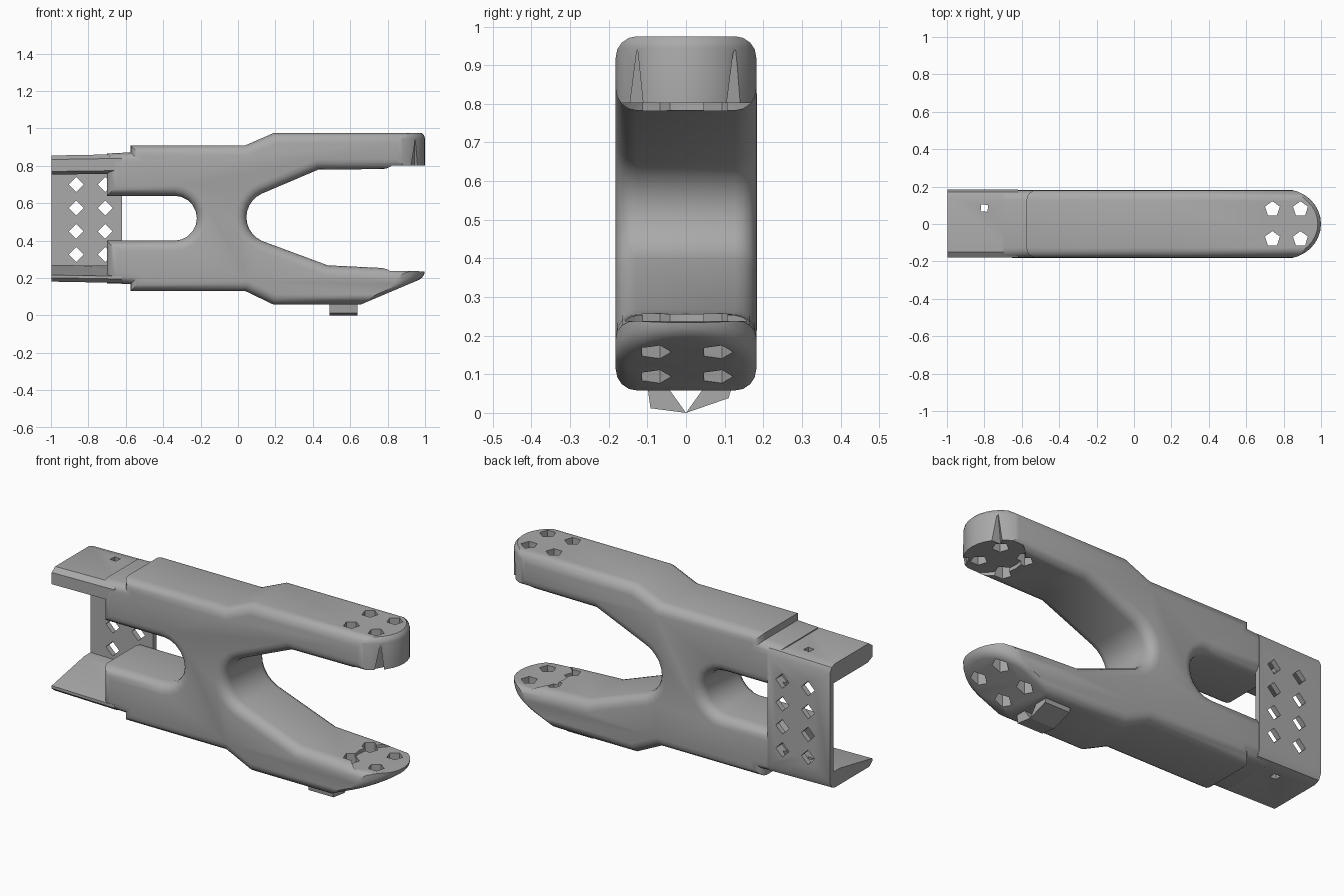
import bpy, bmesh, math
from mathutils import Vector, Matrix

if "Cube" in bpy.data.objects:
    bpy.data.objects.remove(bpy.data.objects["Cube"])

grey = bpy.data.materials.new("plain_grey")
grey.use_nodes = True
tone = (0.4, 0.4, 0.4, 1)
grey.diffuse_color = tone
grey.node_tree.nodes["Principled BSDF"].inputs["Base Color"].default_value = tone


def make(name, bm):
    bmesh.ops.recalc_face_normals(bm, faces=bm.faces)
    mesh = bpy.data.meshes.new(name)
    bm.to_mesh(mesh)
    bm.free()
    mesh.materials.append(grey)
    obj = bpy.data.objects.new(name, mesh)
    bpy.context.collection.objects.link(obj)
    return obj


def prism(points, axis, low, high):
    """Extrude a 2D outline along one axis."""
    bm = bmesh.new()

    def place(p, d):
        co = list(p)
        co.insert(axis, d)
        return bm.verts.new(co)
    face = bm.faces.new([place(p, low) for p in points])
    new = bmesh.ops.extrude_face_region(bm, geom=[face])["geom"]
    shift = Vector((0, 0, 0))
    shift[axis] = high - low
    bmesh.ops.translate(bm, vec=shift, verts=[v for v in new if isinstance(v, bmesh.types.BMVert)])
    bmesh.ops.recalc_face_normals(bm, faces=bm.faces)
    return bm


def round_rims(bm, axis, width, segments):
    """Round the edges of the two end caps."""
    rims = [e for e in bm.edges
            if sum(abs(f.normal[axis]) > 0.3 for f in e.link_faces) == 1]
    bmesh.ops.bevel(bm, geom=rims, offset=width, segments=segments, profile=0.5,
                    affect='EDGES', clamp_overlap=False)


def arc(cx, cz, rx, rz, start, end, steps):
    out = []
    for i in range(steps + 1):
        a = math.radians(start + (end - start) * i / steps)
        out.append((cx + rx * math.cos(a), cz + rz * math.sin(a)))
    return out


def ngon(cx, cy, r, sides, turn=0):
    return arc(cx, cy, r, r, turn, turn + 360 * (sides - 1) / sides, sides - 1)


def boolean(obj, cutter, mode='DIFFERENCE'):
    mod = obj.modifiers.new("cut", 'BOOLEAN')
    mod.object, mod.operation, mod.solver = cutter, mode, 'EXACT'
    bpy.context.view_layer.objects.active = obj
    bpy.ops.object.modifier_apply(modifier=mod.name)


def discard(cutter):
    bpy.data.objects.remove(cutter)


# Forked body: one side outline with a slot at one end and a jaw at the other
outline = [(-0.7, 0.866), (-0.575, 0.872), (-0.575, 0.91), (0.04, 0.91), (0.19, 0.975),
           (1.1, 0.975), (1.1, 0.785), (0.43, 0.78)]
outline += arc(0.19, 0.525, 0.145, 0.14, 115, 245, 10)
outline += [(0.48, 0.268), (0.75, 0.255), (1.1, 0.225), (1.1, 0.058), (0.19, 0.058),
            (0.04, 0.13), (-0.575, 0.13), (-0.575, 0.168), (-0.7, 0.172), (-0.7, 0.4)]
outline += arc(-0.34, 0.52, 0.12, 0.12, -90, 90, 10)
outline += [(-0.7, 0.64)]
bm = prism(outline, 1, -0.182, 0.182)
round_rims(bm, 1, 0.055, 4)
body = make("forked_body", bm)

# Round the jaw tips in plan and slope the underside of the lower jaw
plan = [(-1.2, -0.187)] + arc(0.8, 0, 0.2, 0.187, -90, 90, 16) + [(-1.2, 0.187)]
bm = prism(plan, 2, -0.3, 0.98)
slope = Vector((0.14, 0, -0.33))
cut = bmesh.ops.bisect_plane(bm, geom=bm.verts[:] + bm.edges[:] + bm.faces[:],
                             plane_co=(0.66, 0, 0.06), plane_no=slope, clear_outer=True)
bmesh.ops.holes_fill(bm, edges=[e for e in bm.edges if e.is_boundary])
bm.normal_update()
round_rims(bm, 2, 0.035, 3)
tip_shape = make("tip_shape", bm)
boolean(body, tip_shape, 'INTERSECT')
discard(tip_shape)

# Gripping pads: round recesses on the facing sides of the jaws
pad = make("pad_cutter", prism(ngon(0.93, 0, 0.2, 24), 2, 0.238, 0.802))
boolean(body, pad)
discard(pad)

# Five-sided holes through both jaw tips
for x in (0.74, 0.89):
    for y in (-0.08, 0.08):
        hole = make("tip_hole", prism(ngon(x, y, 0.042, 5, 90), 2, -0.1, 1.1))
        boolean(body, hole)
        discard(hole)

# Tapered notches beside the upper jaw tip
for side in (-1, 1):
    bm = bmesh.new()
    bmesh.ops.create_cone(bm, cap_ends=True, segments=3, radius1=0.045, radius2=0.004,
                          depth=0.16, matrix=Matrix.Translation((0.945, side * 0.125, 0.86)))
    notch = make("notch", bm)
    boolean(body, notch)
    discard(notch)

# Channel cover: open to the front and the end, with a back plate
channel = [(-0.18, 0.195), (-0.155, 0.174), (0.14, 0.174), (0.17, 0.185), (0.184, 0.215),
           (0.184, 0.825), (0.17, 0.852), (0.14, 0.862), (-0.15, 0.862), (-0.18, 0.84),
           (-0.18, 0.775), (-0.14, 0.758), (0.155, 0.758), (0.155, 0.265), (0.1, 0.265),
           (-0.18, 0.21)]
bm = prism(channel, 0, -0.998, -0.62)
for v in bm.verts:
    if v.co.x < -0.9:
        v.co.z = 0.52 + (v.co.z - 0.52) * 0.98
cover = make("channel_cover", bm)

# Diamond holes in the back plate
for x in (-0.865, -0.71):
    for z in (0.325, 0.45, 0.575, 0.7):
        hole = make("diamond", prism(ngon(x, z, 0.04, 4), 1, 0.13, 0.3))
        boolean(cover, hole)
        boolean(body, hole)
        discard(hole)

# Small pin hole through the upper and lower lips
pin = make("pin_hole", prism(ngon(-0.8, 0.085, 0.026, 4, 40), 2, -0.1, 1.1))
boolean(cover, pin)
discard(pin)

# Foot under the lower jaw: two slanted lugs meeting at a ridge
lugs = {"foot_right": [(-0.1, 0.07), (-0.092, 0.012), (0, 0), (-0.05, 0.07)],
        "foot_left": [(0, 0), (0.11, 0.038), (0.12, 0.07), (0.05, 0.07)]}
feet = []
for name, shape in lugs.items():
    bm = prism(shape, 0, 0.49, 0.64)
    feet.append(make(name, bm))

# Smooth shading with sharp edges kept
bpy.ops.object.select_all(action='DESELECT')
for obj in [body, cover] + feet:
    obj.select_set(True)
bpy.context.view_layer.objects.active = body
bpy.ops.object.shade_smooth_by_angle(angle=math.radians(32))
